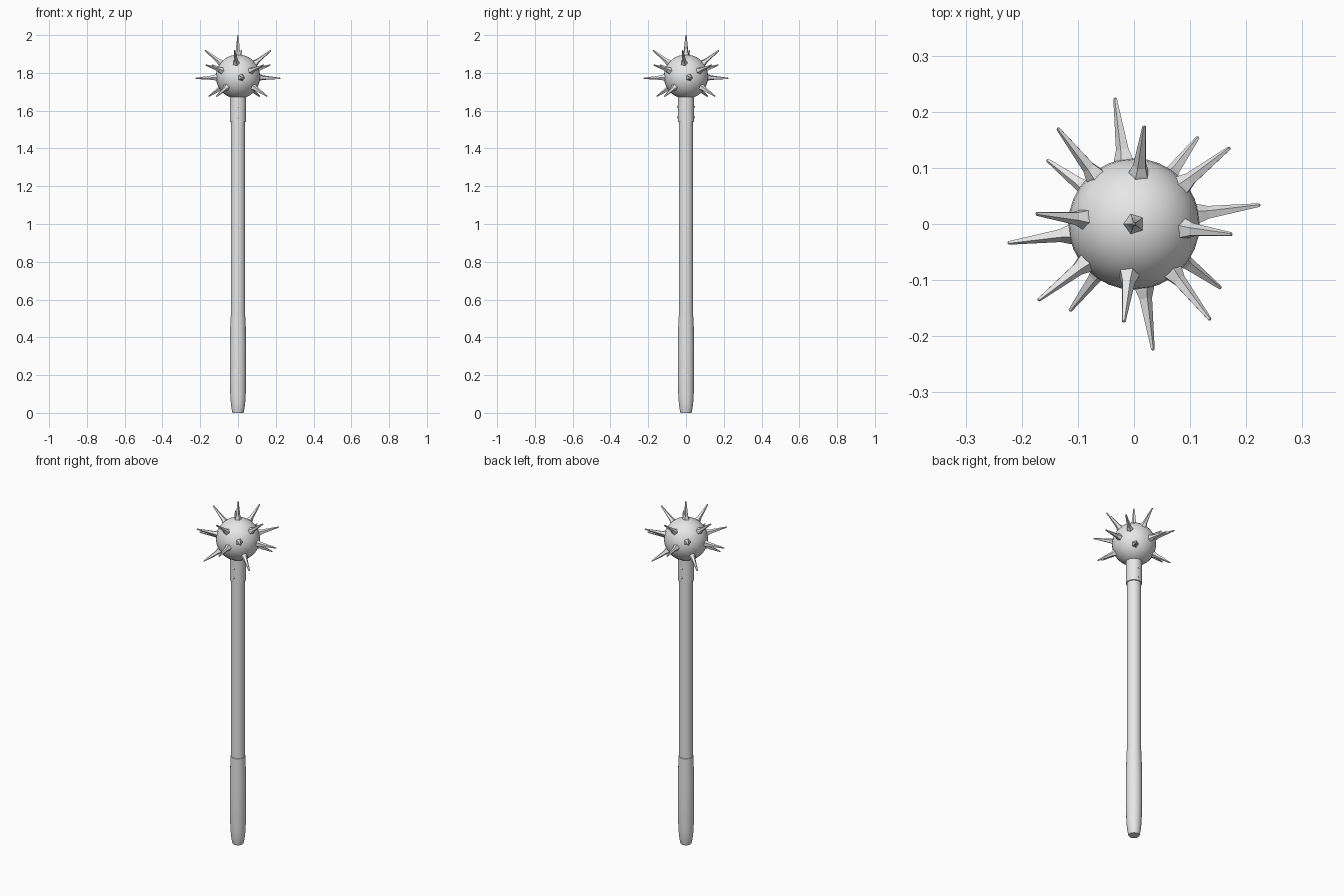
import bpy
import math
from mathutils import Vector

old = bpy.data.objects.get("Cube")
if old:
    bpy.data.objects.remove(old, do_unlink=True)

steel = bpy.data.materials.new("plain_grey")
steel.use_nodes = True
grey = (0.8, 0.8, 0.8, 1)
steel.diffuse_color = grey
steel.node_tree.nodes["Principled BSDF"].inputs["Base Color"].default_value = grey

BALL_CENTRE = Vector((0, 0, 1.78))
BALL_RADIUS = 0.117


def lathe(name, profile, sides, smooth=True):
    """Capped solid of revolution around z from (radius, height) pairs."""
    verts = [(r * math.cos(math.tau * i / sides), r * math.sin(math.tau * i / sides), z)
             for r, z in profile for i in range(sides)]
    faces = []
    for ring in range(len(profile) - 1):
        a, b = ring * sides, (ring + 1) * sides
        for i in range(sides):
            j = (i + 1) % sides
            faces.append((a + i, a + j, b + j, b + i))
    top = (len(profile) - 1) * sides
    faces.append(tuple(reversed(range(sides))))
    faces.append(tuple(range(top, top + sides)))
    mesh = bpy.data.meshes.new(name)
    mesh.from_pydata(verts, [], faces)
    mesh.materials.append(steel)
    obj = bpy.data.objects.new(name, mesh)
    bpy.context.collection.objects.link(obj)
    if smooth:
        shade(obj)
    return obj


def shade(obj):
    bpy.ops.object.select_all(action="DESELECT")
    obj.select_set(True)
    bpy.context.view_layer.objects.active = obj
    bpy.ops.object.shade_smooth_by_angle(angle=math.radians(35))


def aim(obj, location, direction):
    obj.location = location
    obj.rotation_mode = "QUATERNION"
    obj.rotation_quaternion = direction.to_track_quat("Z", "Y")


# Shaft, grip with rounded butt, and collar under the head
lathe("shaft", [(0.038, 0.1), (0.038, 1.69)], 24)
lathe("grip", [(0.029, 0.0), (0.032, 0.01), (0.038, 0.05), (0.041, 0.1), (0.043, 0.2),
               (0.043, 0.36), (0.040, 0.51), (0.037, 0.512)], 24)
lathe("collar", [(0.037, 1.54), (0.043, 1.541), (0.043, 1.69)], 24)

# Rivets on the front and back of the collar
for side, sign in (("front", -1), ("back", 1)):
    for level, z in (("lower", 1.565), ("upper", 1.62)):
        rivet = lathe(f"{side}_{level}_rivet",
                      [(0.007, -0.003), (0.007, 0.002), (0.004, 0.004)], 8)
        aim(rivet, (0, sign * 0.0425, z), Vector((0, sign, 0)))

# Spiked head
bpy.ops.mesh.primitive_uv_sphere_add(segments=32, ring_count=16, radius=BALL_RADIUS,
                                     location=BALL_CENTRE)
ball = bpy.context.object
ball.name = "head_ball"
ball.data.materials.append(steel)
shade(ball)


def add_spike(name, tip):
    reach = tip - BALL_CENTRE
    length = reach.length
    spike = lathe(name, [(0.021, 0.106), (0.018, 0.119), (0.0125, 0.134),
                         (0.0035, length - 0.002), (0.001, length)], 5, smooth=False)
    aim(spike, BALL_CENTRE, reach)


add_spike("top_spike", Vector((0, 0, 2.0)))

# Four-way rings of spikes: tip radius, tip height, starting angle
rings = {
    "upper": (0.176, 1.92, 84),
    "middle": (0.219, 1.842, 38.5),
    "equator": (0.228, 1.771, 8.5),
    "lower": (0.193, 1.675, 53.5),
}
for ring, (radius, height, start) in rings.items():
    for k in range(4):
        angle = math.radians(start + 90 * k)
        add_spike(f"{ring}_spike_{k + 1}",
                  Vector((radius * math.cos(angle), radius * math.sin(angle), height)))
